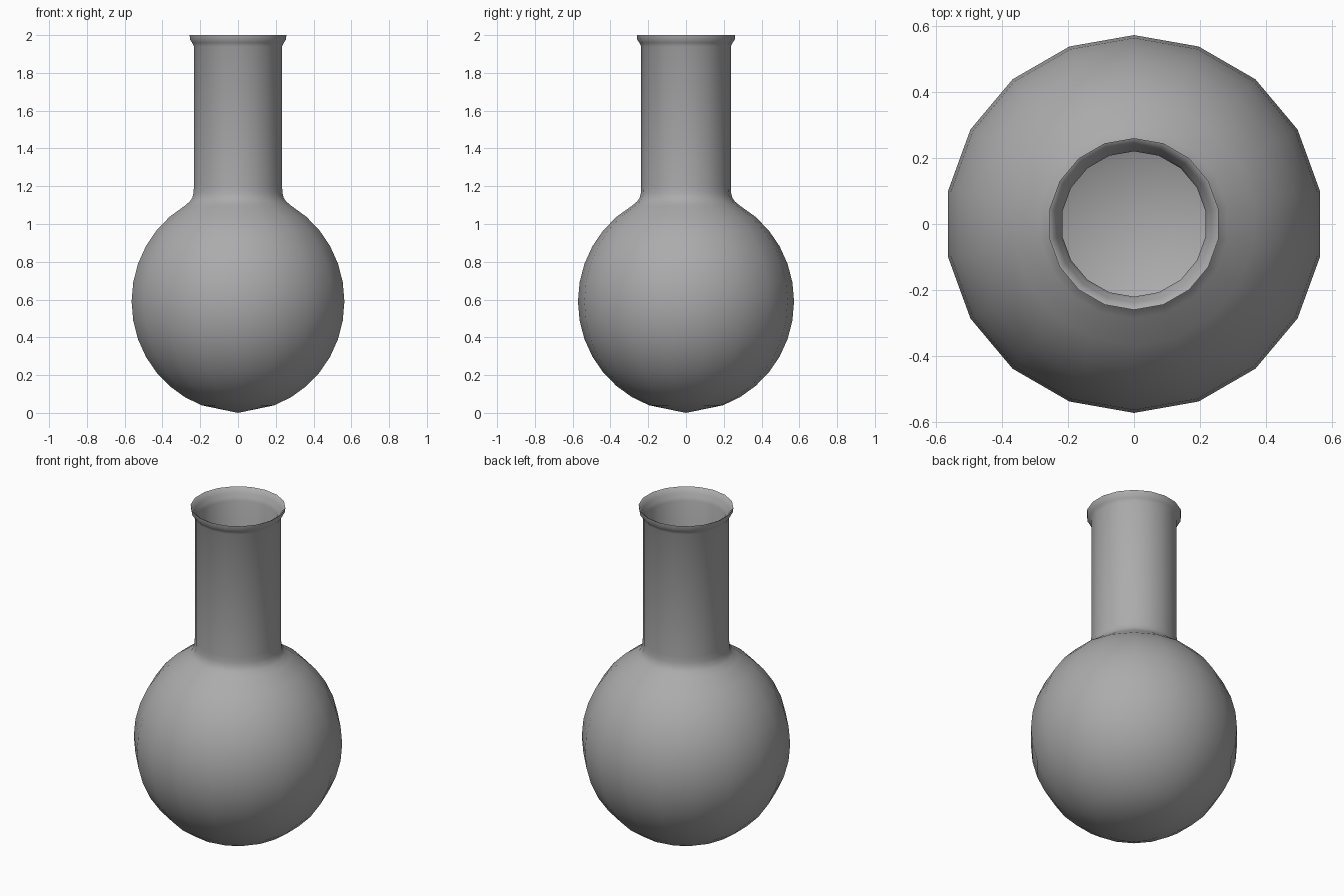
import bpy, bmesh
from math import sin, cos, pi, radians

if "Cube" in bpy.data.objects:
    bpy.data.objects.remove(bpy.data.objects["Cube"])

SIDES = 18
WALL = 0.015


def bulb(radius, half_height, first, last):
    """Profile points of the round body, angle measured from the bottom."""
    return [(radius * sin(radians(a)), 0.59 - half_height * cos(radians(a)))
            for a in range(first, last + 1, 10)]


# outer wall: round body, shoulder fillet, neck, flared lip
outer = bulb(0.572, 0.585, 20, 150)
outer += [(0.258, 1.12), (0.245, 1.14), (0.239, 1.165), (0.237, 1.20),
          (0.237, 1.94), (0.247, 1.96), (0.258, 1.976), (0.26, 2.0)]
# inner wall, from the mouth down to the bottom
inner = [(0.25, 1.995), (0.238, 1.97), (0.228, 1.95), (0.22, 1.93),
         (0.22, 1.20), (0.222, 1.165), (0.23, 1.135), (0.245, 1.11)]
inner += bulb(0.572 - WALL, 0.585 - WALL, 20, 150)[::-1]
profile = outer + inner

# revolve the profile, closing both bottoms at a pole
bm = bmesh.new()
rings = []
for r, z in profile:
    rings.append([bm.verts.new((r * cos(pi / 2 + 2 * pi * i / SIDES),
                                r * sin(pi / 2 + 2 * pi * i / SIDES), z))
                  for i in range(SIDES)])
outer_pole = bm.verts.new((0, 0, 0))
inner_pole = bm.verts.new((0, 0, WALL))
for i in range(SIDES):
    j = (i + 1) % SIDES
    for a, b in zip(rings, rings[1:]):
        bm.faces.new((a[i], a[j], b[j], b[i]))
    bm.faces.new((outer_pole, rings[0][j], rings[0][i]))
    bm.faces.new((inner_pole, rings[-1][i], rings[-1][j]))
bmesh.ops.recalc_face_normals(bm, faces=bm.faces)

mesh = bpy.data.meshes.new("flask")
bm.to_mesh(mesh)
bm.free()
flask = bpy.data.objects.new("flask", mesh)
bpy.context.collection.objects.link(flask)

# darker grey surface
grey = bpy.data.materials.new("dark_grey")
grey.diffuse_color = (0.41, 0.41, 0.41, 1)
grey.use_nodes = True
grey.node_tree.nodes["Principled BSDF"].inputs["Base Color"].default_value = grey.diffuse_color
mesh.materials.append(grey)

# smooth walls with a crisp lip edge
bpy.context.view_layer.objects.active = flask
flask.select_set(True)
bpy.ops.object.shade_smooth_by_angle(angle=radians(50))
